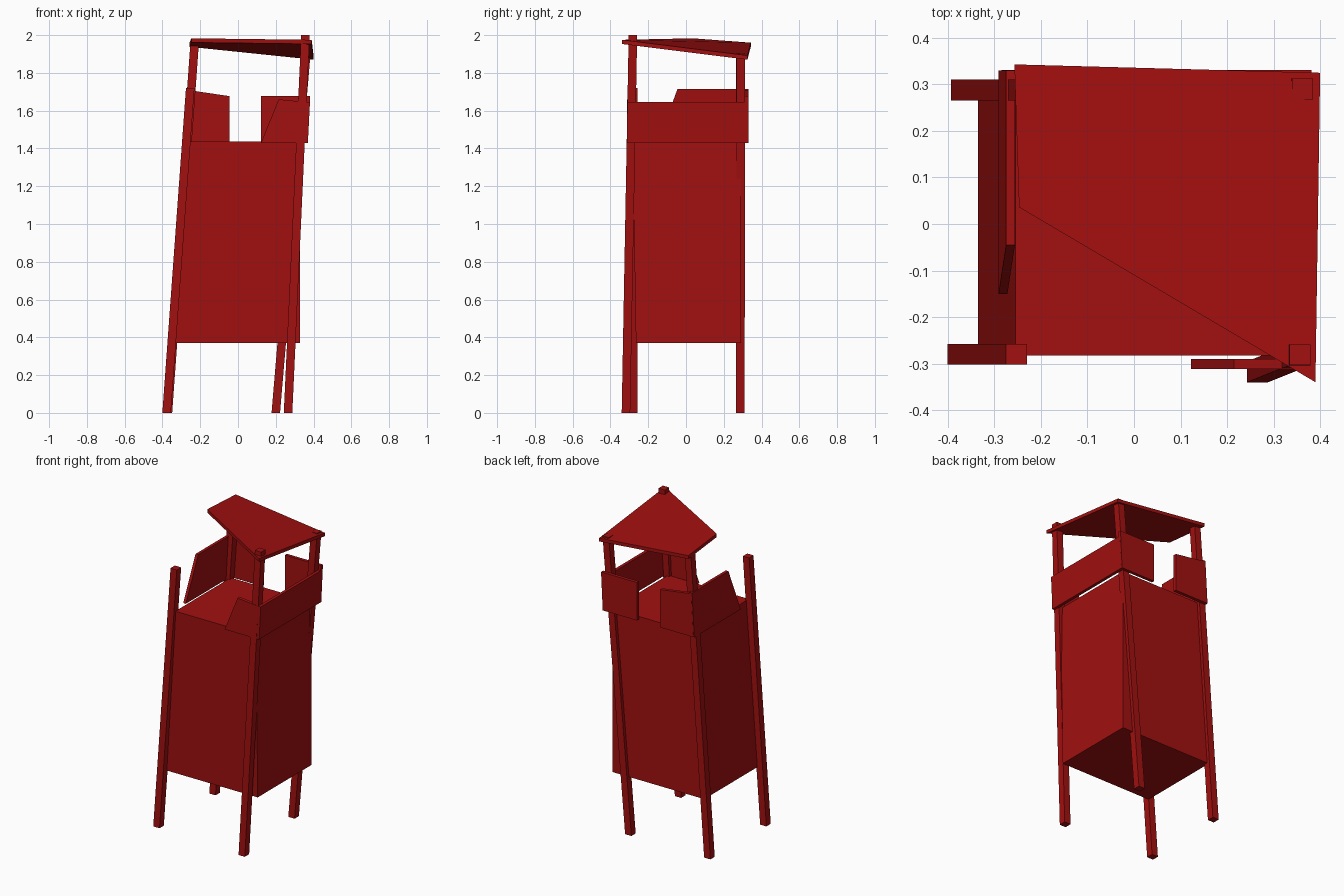
import bpy
import bmesh
from mathutils import Vector

cube = bpy.data.objects.get("Cube")
if cube:
    bpy.data.objects.remove(cube, do_unlink=True)

# Single painted-wood colour
red = bpy.data.materials.new("barn_red")
red.use_nodes = True
colour = (0.36, 0.005, 0.005, 1.0)
red.diffuse_color = colour
red.node_tree.nodes["Principled BSDF"].inputs["Base Color"].default_value = colour


def slab(name, outline, offset):
    """Solid made by sweeping an outline along an offset vector."""
    loft(name, outline, [Vector(p) + Vector(offset) for p in outline])


def loft(name, lower, upper):
    """Flat-sided solid between two matching outlines."""
    bm = bmesh.new()
    a = [bm.verts.new(p) for p in lower]
    b = [bm.verts.new(p) for p in upper]
    n = len(a)
    bm.faces.new(a)
    bm.faces.new(b)
    for i in range(n):
        j = (i + 1) % n
        bm.faces.new((a[i], a[j], b[j], b[i]))
    bmesh.ops.recalc_face_normals(bm, faces=bm.faces)
    mesh = bpy.data.meshes.new(name)
    bm.to_mesh(mesh)
    bm.free()
    mesh.materials.append(red)
    obj = bpy.data.objects.new(name, mesh)
    bpy.context.collection.objects.link(obj)


def rect(x0, x1, y0, y1, z):
    return [(x0, y0, z), (x1, y0, z), (x1, y1, z), (x0, y1, z)]


def post(name, foot, head):
    """Leaning square post with level ends."""
    r = 0.0225
    ends = [rect(x - r, x + r, y - r, y + r, z) for x, y, z in (foot, head)]
    loft(name, *ends)


# Four leaning corner posts
post("front_right_post", (-0.378, -0.28, 0), (-0.253, -0.28, 1.72))
post("back_right_post", (-0.371, 0.288, 0), (-0.23, 0.288, 1.95))
post("front_left_post", (0.265, -0.318, 0), (0.357, -0.281, 2.0))
post("back_left_post", (0.2, 0.288, 0), (0.362, 0.29, 1.906))

# Enclosed tower body with a deck on top
loft("tower_body",
     rect(-0.335, 0.328, -0.265, 0.29, 0.37),
     rect(-0.255, 0.328, -0.283, 0.29, 1.437))

# Parapet boards around the deck
base = 1.43
slab("left_parapet",
     [(0.35, -0.31, base), (0.35, 0.325, base),
      (0.361, 0.325, 1.645), (0.361, -0.31, 1.645)], (0.02, 0, 0))
slab("right_parapet",
     [(-0.291, -0.15, base), (-0.291, 0.33, base),
      (-0.275, 0.33, 1.715), (-0.275, -0.045, 1.715)], (0.019, 0, 0))
slab("front_parapet",
     [(0.122, -0.312, base), (0.37, -0.312, base),
      (0.37, -0.312, 1.645), (0.215, -0.312, 1.66)], (0, 0.022, 0))
slab("back_left_parapet",
     [(0.122, 0.31, base), (0.37, 0.31, base),
      (0.382, 0.31, 1.678), (0.122, 0.31, 1.678)], (0, 0.021, 0))
slab("back_right_parapet",
     [(-0.285, 0.31, base), (-0.045, 0.31, base),
      (-0.045, 0.31, 1.677), (-0.27, 0.31, 1.71)], (0, 0.021, 0))

# Tilted roof board with one corner cut away
slab("roof",
     [(0.39, -0.34, 1.953), (0.4, 0.325, 1.87),
      (-0.257, 0.343, 1.938), (-0.247, 0.036, 1.961)], (0, 0, 0.022))
